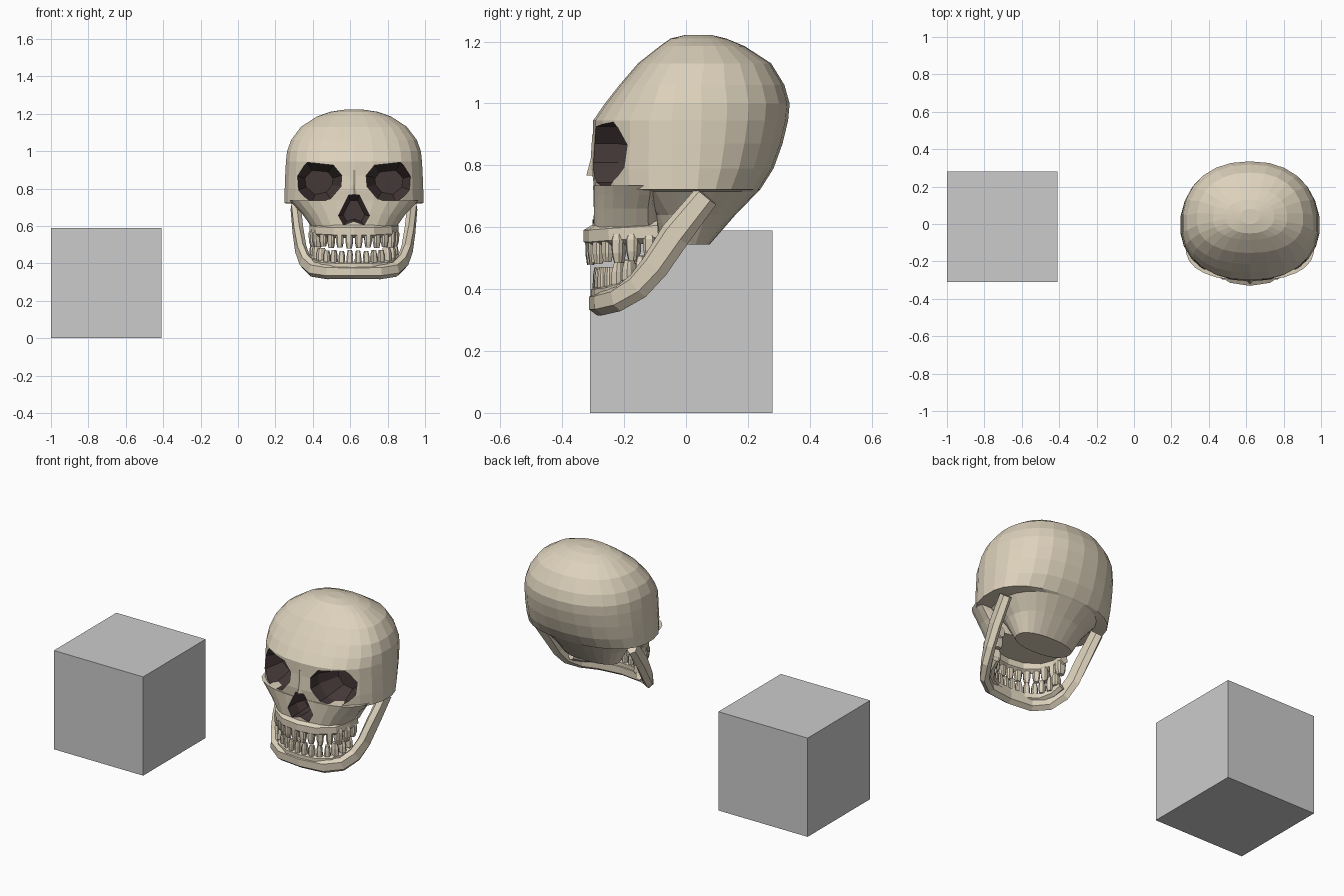
import bpy, bmesh, math
from mathutils import Vector, Matrix

if "Cube" in bpy.data.objects:
    bpy.data.objects.remove(bpy.data.objects["Cube"])

CX = 0.62  # skull centre line


def mat(name, col):
    m = bpy.data.materials.new(name)
    m.diffuse_color = (*col, 1)
    m.use_nodes = True
    m.node_tree.nodes["Principled BSDF"].inputs["Base Color"].default_value = m.diffuse_color
    return m


bone, dark = mat("bone", (0.72, 0.64, 0.5)), mat("socket_dark", (0.06, 0.04, 0.04))


def finish(name, bm, mats=(bone, dark), index=0):
    bmesh.ops.recalc_face_normals(bm, faces=bm.faces)
    for f in bm.faces:
        f.material_index = index
    me = bpy.data.meshes.new(name)
    bm.to_mesh(me)
    bm.free()
    for m in mats:
        me.materials.append(m)
    ob = bpy.data.objects.new(name, me)
    ob.location.x = CX if mats else 0
    bpy.context.collection.objects.link(ob)
    return ob


def skin(bm, rings, closed_ends=True):
    """Bridge a list of equal-length point rings."""
    vs = [[bm.verts.new(p) for p in r] for r in rings]
    n = len(vs[0])
    for a, b in zip(vs, vs[1:]):
        for i in range(n):
            bm.faces.new((a[i], a[(i + 1) % n], b[(i + 1) % n], b[i]))
    if closed_ends:
        bm.faces.new(vs[0])
        bm.faces.new(vs[-1])


def oval(z, hw, yf, yb, yc=0.0, n=2.25, sides=26):
    pts = []
    for i in range(sides):
        a = 2 * math.pi * (i + 0.5) / sides
        c, s = math.cos(a), math.sin(a)
        x = hw * math.copysign(abs(c) ** (2 / n), c)
        r = (yb - yc) if s > 0 else (yc - yf)
        pts.append((x, yc + r * math.copysign(abs(s) ** (2 / n), s), z))
    return pts


def loft(name, rows, **kw):
    bm = bmesh.new()
    skin(bm, [oval(*r, **kw) for r in rows])
    return finish(name, bm)


def mirrored(half):
    """Half path ending on the centre line -> full path."""
    h = [Vector(p) for p in half]
    return h + [Vector((-p.x, p.y, p.z)) for p in reversed(h[:-1])]


def sweep(name, path, width, heights, section):
    bm, rings = bmesh.new(), []
    for i, p in enumerate(path):
        t = (path[min(i + 1, len(path) - 1)] - path[max(i - 1, 0)]).normalized()
        side = t.cross(Vector((0, 0, 1))).normalized()
        up = side.cross(t).normalized()
        h = heights[min(i, len(path) - 1 - i)]
        rings.append([p + side * u * width + up * v * h for u, v in section])
    skin(bm, rings)
    return finish(name, bm)


def teeth(name, path, count, height, flip):
    """Tapered blocks spaced evenly along an arch."""
    bm = bmesh.new()
    lens = [(b - a).length for a, b in zip(path, path[1:])]
    total = sum(lens)
    for k in range(count):
        d, i = total * (k + 0.5) / count, 0
        while d > lens[i]:
            d -= lens[i]
            i += 1
        t = (path[i + 1] - path[i]).normalized()
        pos = path[i] + t * d
        molar = abs(k - (count - 1) / 2) > count * 0.28
        w, dep = total / count * 0.78, 0.055 if molar else 0.032
        h = height * (0.88 + 0.2 * ((k * 7 % 5) / 5))
        rot = Matrix.Rotation(math.atan2(t.y, t.x), 4, 'Z')
        rings = []
        for v, s in ((-0.5, 0.75), (-0.3, 1.0), (0.15, 0.95), (0.5, 0.65)):
            z = (-v if flip else v) * h
            c = [(-.5, -.3), (-.3, -.5), (.3, -.5), (.5, -.3),
                 (.5, .3), (.3, .5), (-.3, .5), (-.5, .3)]
            rings.append([pos + rot @ Vector((x * w * s, y * dep * s, z)) for x, y in c])
        skin(bm, rings)
    return finish(name, bm)


def cutter(name, outline, y0, y1, shrink):
    """Prism along y that narrows toward the inside of the skull."""
    cx = sum(p[0] for p in outline) / len(outline)
    cz = sum(p[1] for p in outline) / len(outline)
    bm = bmesh.new()
    skin(bm, [[(x, y0, z) for x, z in outline],
              [(x, -0.22, z) for x, z in outline],
              [(cx + (x - cx) * shrink, y1, cz + (z - cz) * shrink) for x, z in outline]])
    ob = finish(name, bm, index=1)
    ob.hide_render = True
    ob.display_type = 'WIRE'
    return ob


def cut(ob, tool):
    m = ob.modifiers.new(tool.name, 'BOOLEAN')
    m.operation, m.solver, m.object = 'DIFFERENCE', 'EXACT', tool


# cube beside the skull
bm = bmesh.new()
bmesh.ops.create_cube(bm, size=0.59)
bmesh.ops.translate(bm, verts=bm.verts, vec=(-0.705, -0.015, 0.295))
finish("cube", bm, mats=())

# cranium, tapering underneath to the neck opening
cranium = loft("cranium", [
    (1.222, 0.05, 0.0, 0.08, 0.04), (1.21, 0.13, -0.05, 0.13, 0.04),
    (1.185, 0.2, -0.085, 0.19, 0.03), (1.13, 0.285, -0.155, 0.275, 0.02),
    (1.06, 0.338, -0.215, 0.318), (1.0, 0.36, -0.262, 0.335),
    (0.945, 0.366, -0.30, 0.33), (0.87, 0.37, -0.30, 0.312),
    (0.79, 0.373, -0.306, 0.283), (0.722, 0.375, -0.30, 0.24),
    (0.715, 0.29, -0.25, 0.233), (0.64, 0.225, -0.14, 0.16),
    (0.545, 0.175, -0.09, 0.077)])

# upper jaw body below the cheeks
maxilla = loft("upper_jaw", [
    (0.735, 0.345, -0.302, -0.1, -0.12), (0.705, 0.318, -0.302, -0.1, -0.12),
    (0.66, 0.275, -0.302, -0.09, -0.13), (0.59, 0.225, -0.302, -0.08, -0.13)], n=2.4)

# eye sockets and nose opening
eye = [(.065, .87), (.11, .925), (.25, .94), (.315, .87),
       (.305, .79), (.225, .725), (.125, .745), (.07, .81)]
for label, s in (("left", 1), ("right", -1)):
    cut(cranium, cutter(label + "_eye_cutter", [(s * x, z) for x, z in eye], -0.5, -0.1, 0.6))
nose = [(-.028, .765), (.028, .765), (.083, .655), (.055, .605), (0, .625), (-.055, .605), (-.083, .655)]
nose_tool = cutter("nose_cutter", nose, -0.5, -0.17, 0.7)
cut(cranium, nose_tool)
cut(maxilla, nose_tool)

# nasal bridge
bm = bmesh.new()
skin(bm, [[(-w, -0.29, z), (0, y, z), (w, -0.29, z)]
          for z, w, y in ((0.9, .04, -.303), (0.82, .035, -.308), (0.768, .03, -.322))])
finish("nasal_bridge", bm)

# gum arches and lower jaw
hexa = [(-.5, -.25), (0, -.5), (.5, -.25), (.5, .3), (0, .5), (-.5, .3)]
upper = mirrored([(.215, -.09, .585), (.215, -.16, .58), (.185, -.235, .575),
                  (.1, -.293, .57), (0, -.308, .57)])
sweep("upper_gum_arch", upper, 0.045, [.07] * 5, hexa)
jaw = mirrored([(.312, .065, .70), (.3, -.035, .575), (.285, -.1, .475), (.262, -.155, .41),
                (.22, -.22, .368), (.14, -.272, .354), (0, -.288, .353)])
sweep("lower_jaw", jaw, 0.05, [.085, .1, .095, .09, .082, .078, .075], hexa)
lower_gum = mirrored([(.225, -.125, .435), (.21, -.18, .41), (.165, -.24, .39), (.09, -.278, .385), (0, -.287, .385)])
sweep("lower_gum_arch", lower_gum, 0.04, [.05] * 5, hexa)

# teeth
teeth("upper_teeth", [p + Vector((0, -.004, -.045)) for p in upper], 14, 0.09, True)
teeth("lower_teeth", [p + Vector((-.05 * p.x, 0, .045)) for p in lower_gum], 14, 0.08, False)
